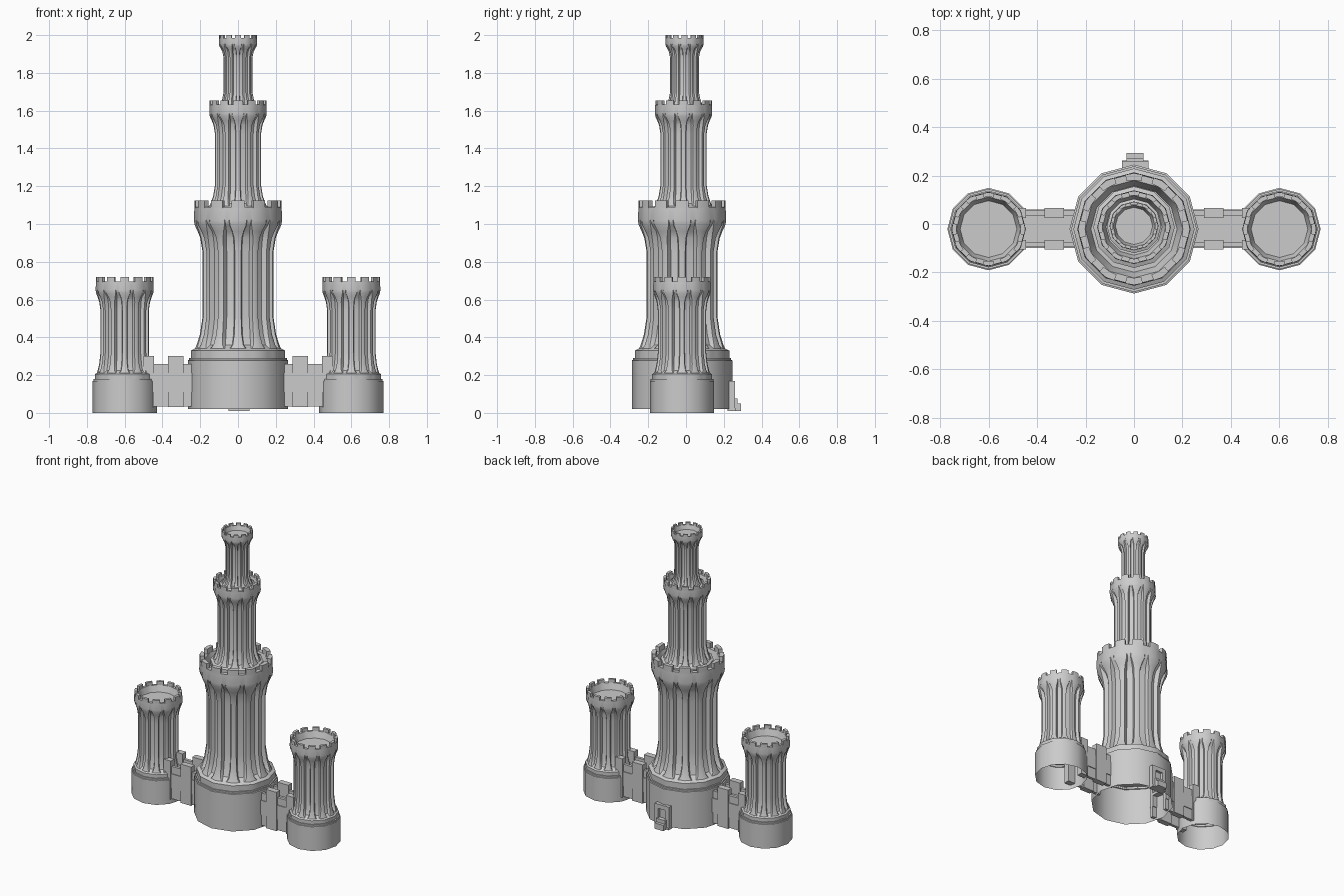
import bpy, bmesh, math

if "Cube" in bpy.data.objects:
    bpy.data.objects.remove(bpy.data.objects["Cube"])

N = 12                      # sides / ribs per tower
STEP = 2 * math.pi / N


def finish(bm, name, smooth=True):
    bmesh.ops.recalc_face_normals(bm, faces=bm.faces)
    me = bpy.data.meshes.new(name)
    bm.to_mesh(me)
    bm.free()
    ob = bpy.data.objects.new(name, me)
    bpy.context.collection.objects.link(ob)
    if smooth:
        bpy.ops.object.select_all(action='DESELECT')
        ob.select_set(True)
        bpy.context.view_layer.objects.active = ob
        bpy.ops.object.shade_smooth_by_angle(angle=math.radians(35))
    return ob


def skin(bm, rings, cap=True):
    """Join rings of points with quads; optionally close the last one."""
    vs = [[bm.verts.new(p) for p in ring] for ring in rings]
    n = len(vs[0])
    for a, b in zip(vs, vs[1:]):
        for i in range(n):
            j = (i + 1) % n
            bm.faces.new((a[i], a[j], b[j], b[i]))
    if cap:
        bm.faces.new(vs[-1])


def polar(c, r, a, z):
    return (c[0] + r * math.sin(a), c[1] - r * math.cos(a), z)


def tower_base(name, c, r, z0, z1):
    """Hollow drum, open below, with a small stepped top."""
    bm = bmesh.new()
    prof = [(r, z0), (r, z1 - 0.012), (r * 0.975, z1 - 0.01), (r * 0.975, z1)]
    skin(bm, [[polar(c, q, k * STEP, z) for k in range(N)] for q, z in prof])
    finish(bm, name)


def fluted_section(name, c, z0, z1, foot, shaft, crown, e):
    """Ribbed shaft with flared foot, arched flutes, hollow crown and merlons."""
    def mix(r, t):
        return shaft + (r - shaft) * t
    # height, radius, flute depth, flute half width (share of half sector)
    d = shaft * 0.14
    prof = [
        (z0, foot, 0, .3), (z0 + .045 * e, foot, 0, .3),
        (z0 + .055 * e, mix(foot, .65), 0, .3),
        (z0 + .075 * e, mix(foot, .5), d * .9, .5),
        (z0 + .13 * e, mix(foot, .22), d, .62), (z0 + .22 * e, shaft, d, .65),
        (z1 - .27 * e, shaft, d, .65), (z1 - .2 * e, mix(crown, .25), d * 1.1, .6),
        (z1 - .165 * e, mix(crown, .55), d * 1.1, .45),
        (z1 - .13 * e, mix(crown, .9), d * .3, .25),
        (z1 - .105 * e, crown, 0, .25), (z1 - .035 * e, crown * .985, 0, .25),
        (z1 - .035 * e, crown * .86, 0, .25), (z1 - .1 * e, crown * .76, 0, .25)]
    bm = bmesh.new()
    rings = []
    for z, r, dep, w in prof:
        ring = []
        for k in range(N):
            for off, depth in ((-1, 0), (-w, 0), (-w * .75, dep), (w * .75, dep), (w, 0)):
                a = off * STEP / 2
                # keep points on the flat side of the polygon
                q = r * math.cos(STEP / 2) / math.cos(a) - depth
                ring.append(polar(c, q, (k + .5) * STEP + a, z))
        rings.append(ring)
    skin(bm, rings)
    # merlons
    for k in range(N):
        loops = []
        for z in (z1 - .04 * e, z1):
            loops.append([polar(c, crown * q, k * STEP + s * STEP, z) for q, s in
                          ((.97, -.3), (.985, 0), (.97, .3), (.86, .3), (.86, 0), (.86, -.3))])
        skin(bm, loops)
    finish(bm, name)


def boxes(name, specs):
    """One object made of boxes given as (x0, x1, y0, y1, z0, z1)."""
    bm = bmesh.new()
    for x0, x1, y0, y1, z0, z1 in specs:
        res = bmesh.ops.create_cube(bm, size=1)
        for v in res['verts']:
            v.co = (x0 + (v.co.x + .5) * (x1 - x0), y0 + (v.co.y + .5) * (y1 - y0),
                    z0 + (v.co.z + .5) * (z1 - z0))
    return finish(bm, name, False)


# central keep: drum and three stacked sections
tower_base("keep_base", (0, -.021), .266, .02, .29)
fluted_section("keep_lower", (0, -.021), .285, 1.125, .25, .188, .234, 1)
fluted_section("keep_middle", (0, -.013), 1.06, 1.655, .168, .122, .152, .66)
fluted_section("keep_top", (0, -.008), 1.6, 2.0, .112, .076, .101, .45)

# side towers and connecting walls
for side, s in (("left", -1), ("right", 1)):
    c = (s * .6, -.021)
    tower_base(side + "_tower_base", c, .17, 0, .18)
    fluted_section(side + "_tower", c, .175, .72, .158, .128, .154, .66)
    specs = [(.22, .5, -.08, .05, .19, .21)]            # walkway
    for y, o in ((-.085, -1), (.045, 1)):
        def slab(x0, x1, t, z0, z1):
            specs.append((x0, x1, y - t, y + t, z0, z1))
        slab(.22, .5, .010, .035, .26)                  # curtain wall
        slab(.22, .5, .015, .11, .21)                   # raised band
        slab(.288, .37, .020, .03, .30)                 # buttresses with merlons
        slab(.445, .5, .020, .03, .30)
    if s < 0:
        specs = [(-b, -a, *rest) for a, b, *rest in specs]
    boxes(side + "_wall", specs)

# rear doorway: frame, door leaf and steps
boxes("doorway", [
    (-.05, -.022, .22, .26, .02, .17), (.032, .06, .22, .26, .02, .17),
    (-.05, .06, .22, .26, .14, .17), (-.022, .032, .22, .243, .02, .14)])
boxes("door_steps", [
    (-.03, .04, .235, .272, .01, .075), (-.03, .04, .26, .292, .01, .05),
    (-.05, .06, .22, .262, .01, .025)])
